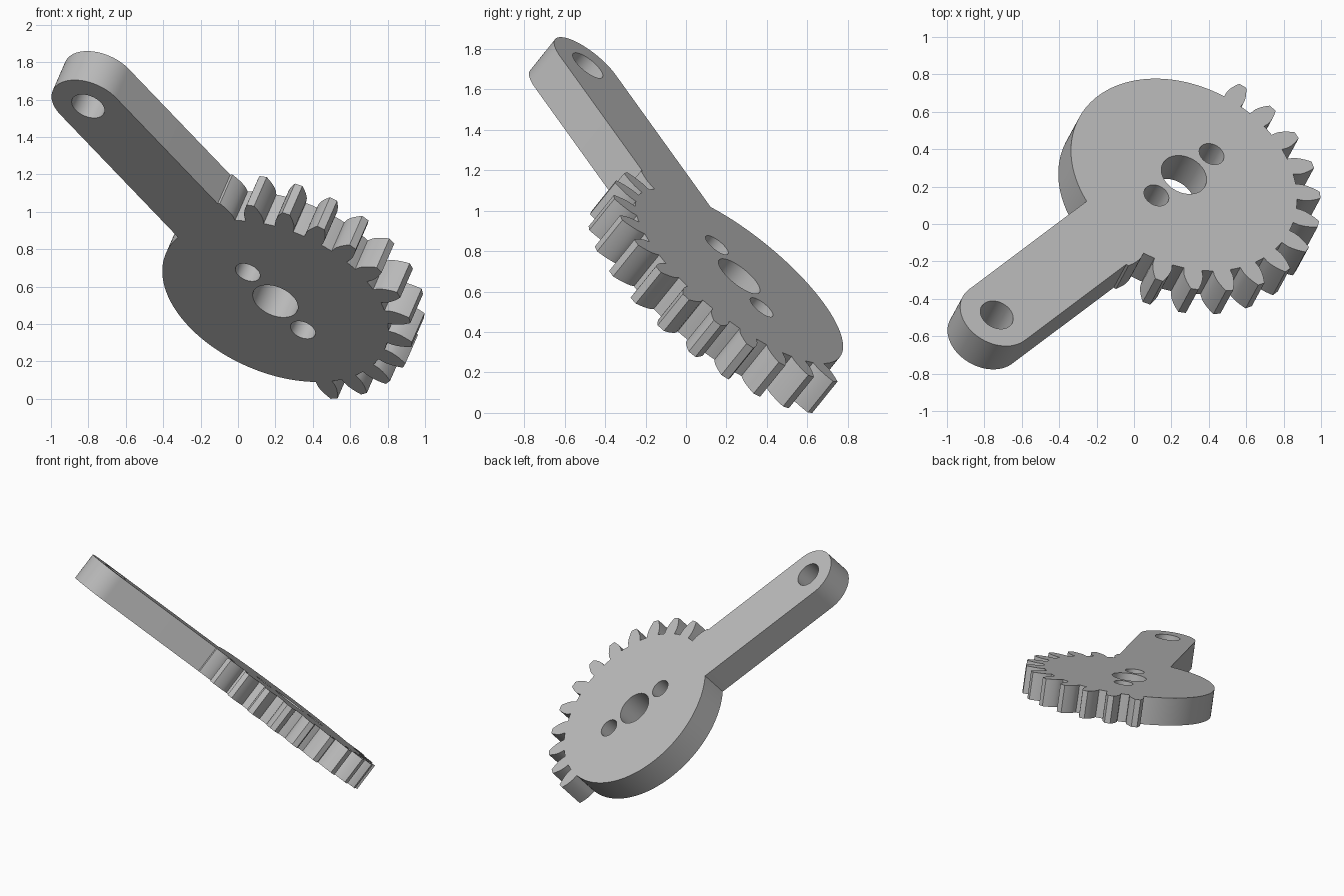
import bpy, bmesh
from math import sin, cos, tan, acos, asin, pi, radians, sqrt
from mathutils import Vector, Matrix

cube = bpy.data.objects.get("Cube")
if cube:
    bpy.data.objects.remove(cube, do_unlink=True)

# Gear proportions: 24-tooth pitch, teeth only on part of the rim
TEETH = 24
MODULE = 0.0594
PITCH_R = MODULE * TEETH / 2
TIP_R = PITCH_R + MODULE
ROOT_R = PITCH_R - 1.25 * MODULE
BASE_R = PITCH_R * cos(radians(20))
ARM_LENGTH, ARM_HALF, THICKNESS = 1.628, 0.207, 0.21


def polar(r, a, cx=0.0):
    return (cx + r * cos(a), r * sin(a))


def arc(r, start, end, count, cx=0.0):
    return [polar(r, start + (end - start) * i / count, cx) for i in range(count + 1)]


def involute(angle):
    return tan(angle) - angle


def half_tooth(r):
    """Half of the tooth's angular width at radius r."""
    at_base = pi / (2 * TEETH) + involute(radians(20))
    return at_base - involute(acos(min(1, BASE_R / r)))


def flank(centre, side):
    radii = [ROOT_R] + [BASE_R + (TIP_R - BASE_R) * i / 6 for i in range(7)]
    return [polar(r, centre + side * half_tooth(r)) for r in radii]


# Outline: rounded arm end, toothed rim, then plain rim back to the arm
step = 2 * pi / TEETH
outline = arc(ARM_HALF, -pi / 2, pi / 2, 40, ARM_LENGTH)
outline.append((sqrt(TIP_R ** 2 - ARM_HALF ** 2), ARM_HALF))
for i in range(1, 14):
    if i > 1:
        outline += flank(i * step, -1)
    outline += flank(i * step, 1)[::-1]
    if i < 13:
        gap = half_tooth(ROOT_R)
        outline += arc(ROOT_R, i * step + gap, (i + 1) * step - gap, 3)[1:-1]
outline += arc(ROOT_R, 13 * step + half_tooth(ROOT_R),
               2 * pi - asin(ARM_HALF / ROOT_R), 72)[1:]

# Hub bore, two dowel holes and the arm pivot hole
holes = [arc(r, 0, 2 * pi, 48, x)[:-1] for x, r in
         ((0, 0.128), (0.24, 0.07), (-0.24, 0.07), (ARM_LENGTH, 0.093))]

# Filled and extruded plate
curve = bpy.data.curves.new("plate_profile", 'CURVE')
curve.dimensions = '2D'
curve.fill_mode = 'BOTH'
curve.extrude = THICKNESS / 2
for loop in [outline] + holes:
    spline = curve.splines.new('POLY')
    spline.points.add(len(loop) - 1)
    for point, (x, y) in zip(spline.points, loop):
        point.co = (x, y, 0, 1)
    spline.use_cyclic_u = True
profile = bpy.data.objects.new("plate_profile", curve)
bpy.context.collection.objects.link(profile)
bpy.context.view_layer.update()
mesh = bpy.data.meshes.new_from_object(
    profile.evaluated_get(bpy.context.evaluated_depsgraph_get()))
bpy.data.objects.remove(profile, do_unlink=True)

# Tilt: arm axis, plate normal and the side direction between them
normal = Vector((0.323, 0.594, 0.737)).normalized()
side = normal.cross(Vector((-0.614, -0.459, 0.642))).normalized()
tilt = Matrix((side.cross(normal), side, normal)).transposed().to_4x4()

bm = bmesh.new()
bm.from_mesh(mesh)
bmesh.ops.remove_doubles(bm, verts=bm.verts, dist=0.0001)
bmesh.ops.recalc_face_normals(bm, faces=bm.faces)
bm.transform(tilt)
spans = [[v.co[k] for v in bm.verts] for k in range(3)]
centre = [(min(s) + max(s)) / 2 for s in spans]
bm.transform(Matrix.Translation((-centre[0], -centre[1], -min(spans[2]))))
bm.to_mesh(mesh)
bm.free()

plate = bpy.data.objects.new("sector_gear_arm", mesh)
bpy.context.collection.objects.link(plate)

# Plain grey finish
grey = bpy.data.materials.new("light_grey")
grey.use_nodes = True
colour = (0.5, 0.5, 0.5, 1)
grey.diffuse_color = colour
grey.node_tree.nodes["Principled BSDF"].inputs["Base Color"].default_value = colour
mesh.materials.clear()
mesh.materials.append(grey)

bpy.context.view_layer.objects.active = plate
plate.select_set(True)
bpy.ops.object.shade_smooth_by_angle(angle=radians(25))
